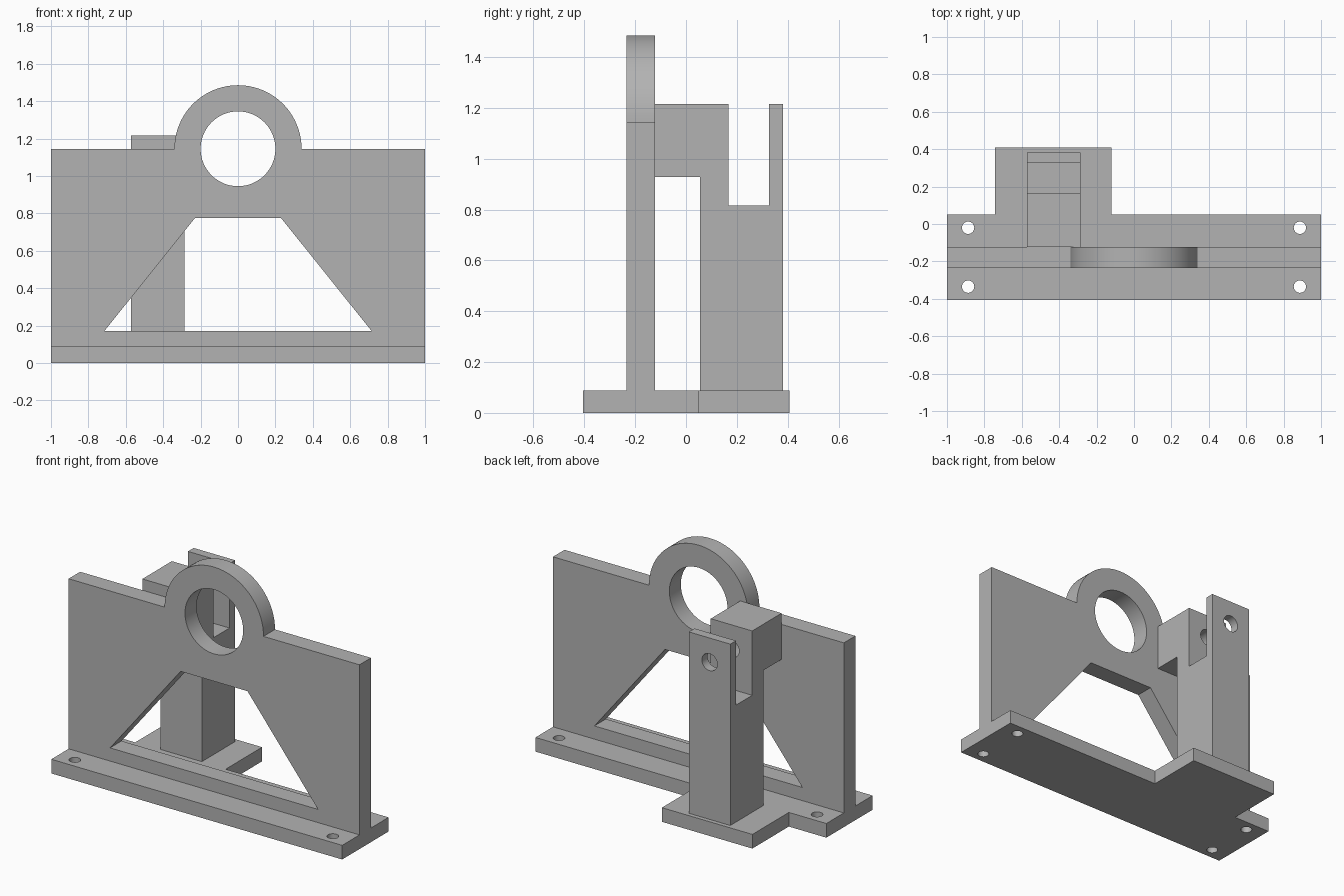
import bpy, bmesh, math
from mathutils import Vector

cube = bpy.data.objects.get("Cube")
if cube:
    bpy.data.objects.remove(cube, do_unlink=True)

# One plain grey for the whole bracket
grey = bpy.data.materials.new("machined grey")
grey.use_nodes = True
COLOUR = (0.45, 0.45, 0.45, 1)
grey.diffuse_color = COLOUR
grey.node_tree.nodes["Principled BSDF"].inputs["Base Color"].default_value = COLOUR


def extrude_profile(name, points, axis, start, end):
    """Extrude a 2D outline along x (outline y,z), y (outline x,z) or z (outline x,y)."""
    place = {"x": lambda a, b: (start, a, b),
             "y": lambda a, b: (a, start, b),
             "z": lambda a, b: (a, b, start)}[axis]
    step = Vector([(end - start) * (axis == k) for k in "xyz"])
    bm = bmesh.new()
    face = bm.faces.new([bm.verts.new(place(a, b)) for a, b in points])
    grown = bmesh.ops.extrude_face_region(bm, geom=[face], use_keep_orig=True)
    moved = [v for v in grown["geom"] if isinstance(v, bmesh.types.BMVert)]
    bmesh.ops.translate(bm, verts=moved, vec=step)
    bmesh.ops.recalc_face_normals(bm, faces=bm.faces)
    mesh = bpy.data.meshes.new(name)
    bm.to_mesh(mesh)
    bm.free()
    mesh.materials.append(grey)
    obj = bpy.data.objects.new(name, mesh)
    bpy.context.collection.objects.link(obj)
    return obj


def arc(ca, cb, r, a0=0, a1=360, n=48):
    count = n if a1 - a0 == 360 else n + 1
    angles = [math.radians(a0 + (a1 - a0) * i / n) for i in range(count)]
    return [(ca + r * math.cos(t), cb + r * math.sin(t)) for t in angles]


def cut(obj, cutters):
    """Subtract the cutters, bake the result and remove them."""
    for c in cutters:
        c.hide_render = True
        mod = obj.modifiers.new("cut", "BOOLEAN")
        mod.operation, mod.solver, mod.object = "DIFFERENCE", "EXACT", c
    bpy.context.view_layer.update()
    evaluated = obj.evaluated_get(bpy.context.evaluated_depsgraph_get())
    mesh = bpy.data.meshes.new_from_object(evaluated)
    obj.modifiers.clear()
    obj.data = mesh
    for c in cutters:
        bpy.data.objects.remove(c, do_unlink=True)


BASE_TOP = 0.088
WALL_FRONT, WALL_BACK, WALL_TOP = -0.235, -0.122, 1.145
POST_X0, POST_X1 = -0.572, -0.287

# Base plate with rear tab and four bolt holes
base = extrude_profile("base_plate", [
    (-1, -0.405), (1, -0.405), (1, 0.05), (-0.12, 0.05),
    (-0.12, 0.408), (-0.742, 0.408), (-0.742, 0.05), (-1, 0.05)], "z", 0, BASE_TOP)
cut(base, [extrude_profile("bolt_hole_cutter", arc(x, y, 0.033, n=32), "z", -0.1, 0.2)
           for x in (-0.887, 0.887) for y in (-0.335, -0.02)])

# Upright wall with half-round top, bearing bore and trapezoid window
wall = extrude_profile("upright_wall",
                       [(-1, BASE_TOP), (1, BASE_TOP), (1, WALL_TOP)]
                       + arc(0, WALL_TOP, 0.34, 0, 180) + [(-1, WALL_TOP)],
                       "y", WALL_FRONT, WALL_BACK)
window = [(-0.715, 0.17), (0.715, 0.17), (0.23, 0.775), (-0.23, 0.775)]
cut(wall, [extrude_profile("bore_cutter", arc(0, WALL_TOP, 0.2, n=64), "y", -0.5, 0.2),
           extrude_profile("window_cutter", window, "y", -0.5, 0.2)])

# Rear post: forked top, head reaching forward to the wall, and pin hole
post = extrude_profile("forked_post", [
    (0.055, BASE_TOP), (0.382, BASE_TOP), (0.382, 1.215), (0.326, 1.215),
    (0.326, 0.815), (0.167, 0.815), (0.167, 1.215), (WALL_BACK, 1.215),
    (WALL_BACK, 0.928), (0.055, 0.928)], "x", POST_X0, POST_X1)
pin = arc((POST_X0 + POST_X1) / 2, 1.065, 0.053, n=32)
cut(post, [extrude_profile("pin_hole_cutter", pin, "y", -0.3, 0.6)])

# Smooth the round surfaces, keep the machined edges crisp
bpy.ops.object.select_all(action="DESELECT")
for obj in (base, wall, post):
    obj.select_set(True)
bpy.context.view_layer.objects.active = wall
bpy.ops.object.shade_smooth_by_angle(angle=math.radians(30))
